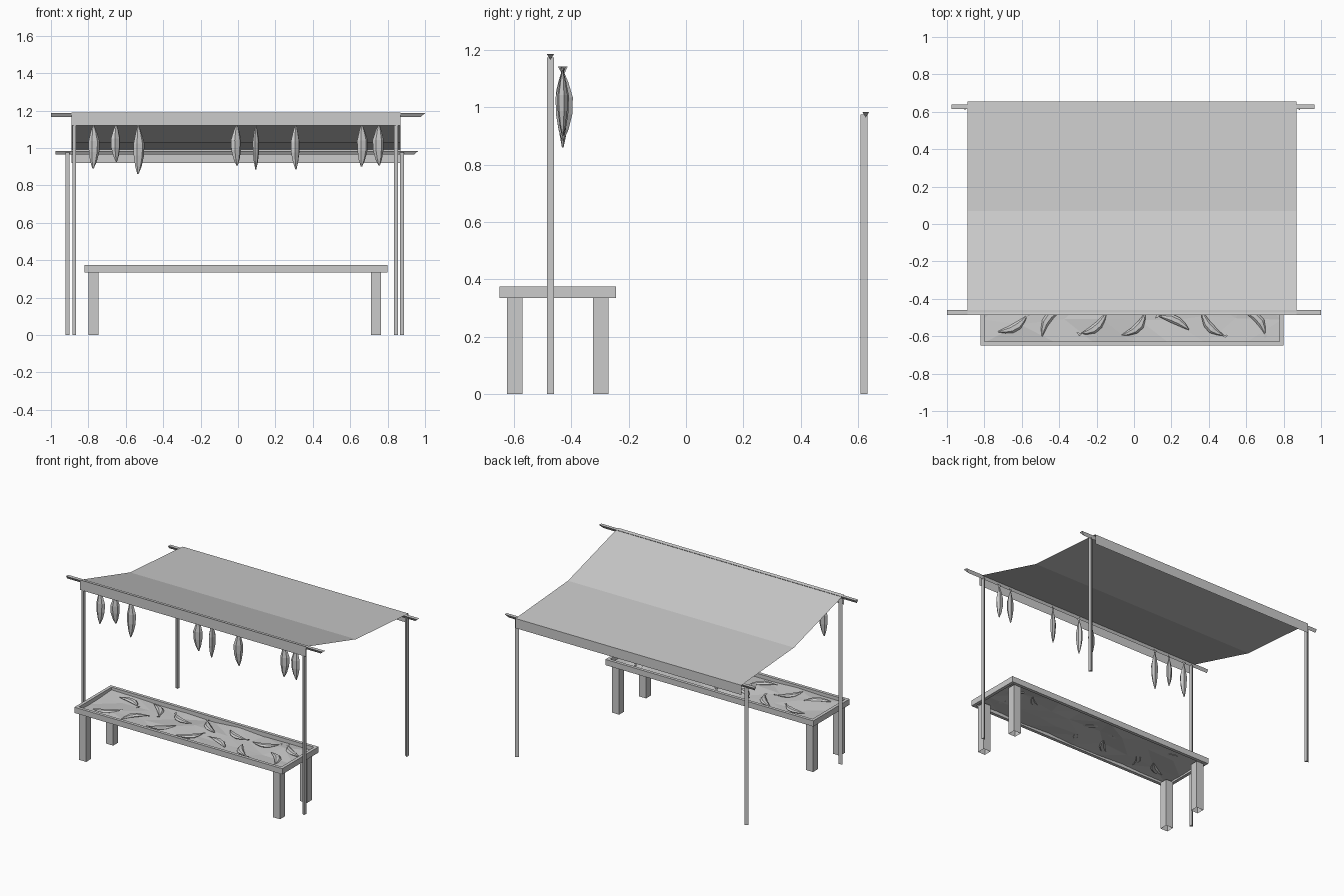
import bpy
import bmesh
import math
import random
from mathutils import Matrix, Vector

random.seed(4)
old = bpy.data.objects.get("Cube")
if old:
    bpy.data.objects.remove(old, do_unlink=True)

# One plain grey for the whole stall
grey = bpy.data.materials.new("plain_grey")
grey.use_nodes = True
colour = (0.6, 0.6, 0.6, 1)
grey.diffuse_color = colour
grey.node_tree.nodes["Principled BSDF"].inputs["Base Color"].default_value = colour


def finish(name, bm, matrix=Matrix(), closed=True):
    if closed:
        bmesh.ops.recalc_face_normals(bm, faces=bm.faces)
    mesh = bpy.data.meshes.new(name)
    bm.to_mesh(mesh)
    bm.free()
    mesh.materials.append(grey)
    obj = bpy.data.objects.new(name, mesh)
    obj.matrix_world = matrix
    bpy.context.collection.objects.link(obj)
    return obj


def box(name, x, y, z, open_bottom=False):
    bm = bmesh.new()
    bmesh.ops.create_cube(bm, size=1)
    for v in bm.verts:
        v.co = [(lo + hi) / 2 + c * (hi - lo) for c, (lo, hi) in zip(v.co, (x, y, z))]
    if open_bottom:
        base = [f for f in bm.faces if f.normal.z < -0.5]
        bmesh.ops.delete(bm, geom=base, context="FACES_ONLY")
        return finish(name, bm, closed=False)
    return finish(name, bm)


def loft(bm, rings):
    """Skin a list of point rings and cap both ends."""
    rings = [[bm.verts.new(p) for p in ring] for ring in rings]
    n = len(rings[0])
    for a, b in zip(rings, rings[1:]):
        for i in range(n):
            j = (i + 1) % n
            bm.faces.new((a[i], a[j], b[j], b[i]))
    bm.faces.new(rings[0])
    bm.faces.new(rings[-1])


# Three-sided upright posts, flat face towards +x
def post(name, x, y, height):
    bm = bmesh.new()
    section = [(x + 0.01, y - 0.0125), (x + 0.01, y + 0.0125), (x - 0.011, y)]
    loft(bm, [[(px, py, z) for px, py in section] for z in (0, height)])
    finish(name, bm)


post("front_left_post", 0.845, -0.473, 1.175)
post("front_right_post", -0.875, -0.473, 1.175)
post("back_left_post", 0.877, 0.621, 0.975)
post("back_right_post", -0.91, 0.621, 0.975)


# Three-sided cross rails, flat face up, with a slanted left end
def rail(name, x0, x1, y, top):
    bm = bmesh.new()
    section = [(y - 0.0125, 0), (y + 0.0125, 0), (y, -0.02)]
    loft(bm, [[(x0, py, top + dz) for py, dz in section],
              [(x1 + dz * 1.2, py, top + dz) for py, dz in section]])
    finish(name, bm)


rail("front_rail", -1, 1, -0.473, 1.186)
rail("back_rail", -0.975, 0.965, 0.627, 0.985)

# Sagging cloth canopy with a hanging flap front and back
profile = [(-0.487, 1.12), (-0.487, 1.19), (0.07, 1.03), (0.655, 0.988), (0.655, 0.92)]
bm = bmesh.new()
edges = [[bm.verts.new((x, y, z)) for y, z in profile] for x in (-0.89, 0.87)]
for i in range(len(profile) - 1):
    bm.faces.new((edges[0][i], edges[1][i], edges[1][i + 1], edges[0][i + 1]))
finish("canopy", bm, closed=False)

# Table frame and legs
X0, X1, Y0, Y1, RIM = -0.82, 0.80, -0.65, -0.245, 0.022
height = (0.335, 0.375)
box("table_front_rim", (X0, X1), (Y0, Y0 + RIM), height)
box("table_back_rim", (X0, X1), (Y1 - RIM, Y1), height)
box("table_right_rim", (X0, X0 + RIM), (Y0 + RIM, Y1 - RIM), height)
box("table_left_rim", (X1 - RIM, X1), (Y0 + RIM, Y1 - RIM), height)
for side, x in (("right", -0.80), ("left", 0.71)):
    for end, y in (("front", -0.625), ("back", -0.325)):
        box(f"{end}_{side}_leg", (x, x + 0.055), (y, y + 0.055), (0, 0.337), True)

# Lumpy bed filling the table frame
bm = bmesh.new()
bmesh.ops.create_grid(bm, x_segments=8, y_segments=3, size=0.5)
for v in bm.verts:
    inner = not v.is_boundary
    v.co.x = (X0 + X1) / 2 + v.co.x * (X1 - X0 - RIM) + inner * random.uniform(-0.05, 0.05)
    v.co.y = (Y0 + Y1) / 2 + v.co.y * (Y1 - Y0 - RIM) + inner * random.uniform(-0.03, 0.03)
    v.co.z = random.uniform(0.342, 0.362)
bmesh.ops.triangulate(bm, faces=bm.faces)
finish("table_bed", bm, closed=False)

# Fish: flared tail, slim neck, full body and blunt nose, running down local -z
STATIONS = [(0, 0.6, 0.12), (0.09, 0.16, 0.2), (0.22, 0.55, 0.55), (0.42, 1, 1),
            (0.65, 0.95, 0.95), (0.85, 0.6, 0.6), (1, 0.12, 0.15)]


def fish(name, matrix, length, width, depth, bend=0.0):
    bm = bmesh.new()
    rings = []
    for t, w, d in STATIONS:
        shift = bend * math.sin(math.pi * t)
        rings.append([Vector((shift + math.cos(a) * w * width / 2,
                              math.sin(a) * d * depth / 2, -t * length))
                      for a in (math.tau * k / 6 for k in range(6))])
    loft(bm, rings)
    finish(name, bm, matrix)


# Fish hanging by the tail from the front rail: x, lowest z, turn
hanging = [(-0.775, 0.89, 10), (-0.65, 0.925, 35), (-0.535, 0.86, 15), (-0.005, 0.905, 25),
           (0.095, 0.885, 80), (0.31, 0.885, 40), (0.66, 0.9, 20), (0.755, 0.905, 10)]
for i, (x, low, turn) in enumerate(hanging):
    place = Matrix.Translation((x, -0.43, 1.143)) @ Matrix.Rotation(math.radians(turn), 4, "Z")
    fish(f"hanging_fish_{i + 1}", place, 1.143 - low, 0.06, 0.035, 0.006 * (-1) ** i)

# Curled fish lying on the table in two staggered rows
for row, y in enumerate((-0.53, -0.36)):
    for i in range(7):
        x = -0.65 + i * 0.215 + row * 0.05
        turn = random.choice((-1, 1)) * random.uniform(0.6, 1.3) + math.pi * random.randint(0, 1)
        place = (Matrix.Translation((x, y, 0.359)) @ Matrix.Rotation(turn, 4, "Z")
                 @ Matrix.Rotation(math.pi / 2, 4, "X") @ Matrix.Translation((0, 0, 0.1)))
        fish(f"table_fish_{row * 7 + i + 1}", place, 0.19, 0.045, 0.024,
             random.choice((-1, 1)) * random.uniform(0.02, 0.045))
